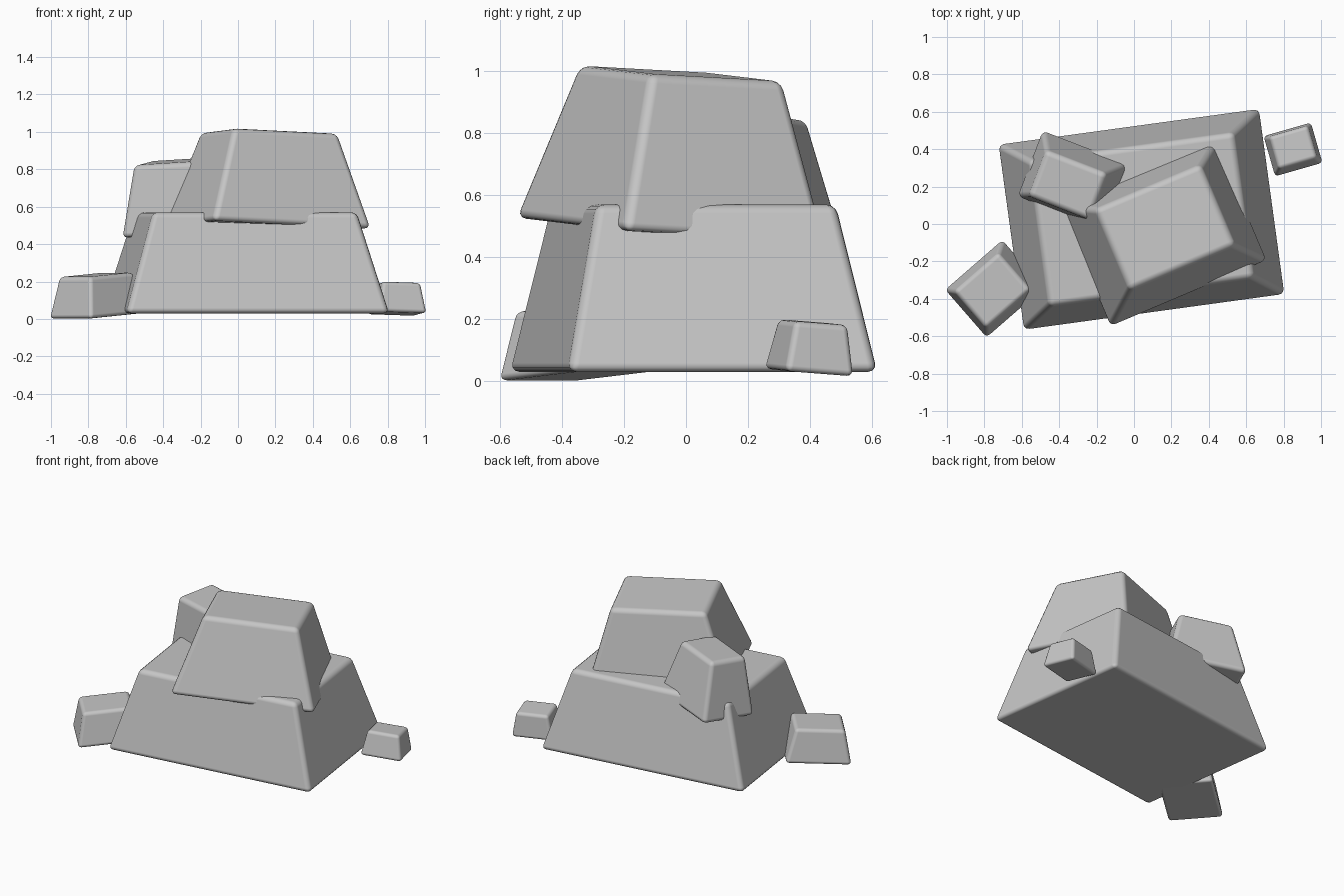
import bpy, bmesh, math
from mathutils import Matrix, Vector

if "Cube" in bpy.data.objects:
    bpy.data.objects.remove(bpy.data.objects["Cube"])

stone = bpy.data.materials.new("stone grey")
stone.diffuse_color = (0.56, 0.56, 0.56, 1)
stone.use_nodes = True
stone.node_tree.nodes["Principled BSDF"].inputs["Base Color"].default_value = stone.diffuse_color


def boulder(name, base, size, taper, yaw, slope, bevel):
    """Tapered block: base = centre of underside, slope = rise per unit in x and y."""
    bm = bmesh.new()
    bmesh.ops.create_cube(bm, size=1)
    for v in bm.verts:
        k = taper if v.co.z > 0 else 1
        v.co = Vector((v.co.x * size[0] * k, v.co.y * size[1] * k,
                       (v.co.z + 0.5) * size[2]))
    up = Vector((-slope[0], -slope[1], 1)).normalized()
    tilt = Vector((0, 0, 1)).rotation_difference(up).to_matrix().to_4x4()
    bm.transform(Matrix.Translation(base) @ tilt
                 @ Matrix.Rotation(math.radians(yaw), 4, 'Z'))
    mesh = bpy.data.meshes.new(name)
    bm.to_mesh(mesh)
    bm.free()
    mesh.materials.append(stone)
    for p in mesh.polygons:
        p.use_smooth = True
    ob = bpy.data.objects.new(name, mesh)
    bpy.context.collection.objects.link(ob)
    # rounded edges with flat faces
    mod = ob.modifiers.new("rounded edges", 'BEVEL')
    mod.width = bevel
    mod.segments = 3
    mod.limit_method = 'NONE'
    mod.harden_normals = True


# big lower block and the tilted block resting on it
boulder("base_boulder", (0.04, 0.025, 0.03), (1.42, 1.01, 0.54), 0.775, 7.8, (0, 0), 0.03)
boulder("top_boulder", (0.155, -0.05, 0.488), (0.92, 0.71, 0.507), 0.66, 23, (-0.023, -0.065), 0.03)
# rock leaning on the back left shoulder
boulder("shoulder_rock", (-0.32, 0.235, 0.465), (0.51, 0.385, 0.38), 0.68, -21, (0.09, 0.07), 0.028)
# small rocks on the ground
boulder("left_rock", (-0.745, -0.345, 0.017), (0.415, 0.345, 0.22), 0.75, 41, (0.06, 0.05), 0.022)
boulder("right_rock", (0.85, 0.397, 0.028), (0.27, 0.23, 0.163), 0.78, 16, (-0.01, -0.08), 0.02)
